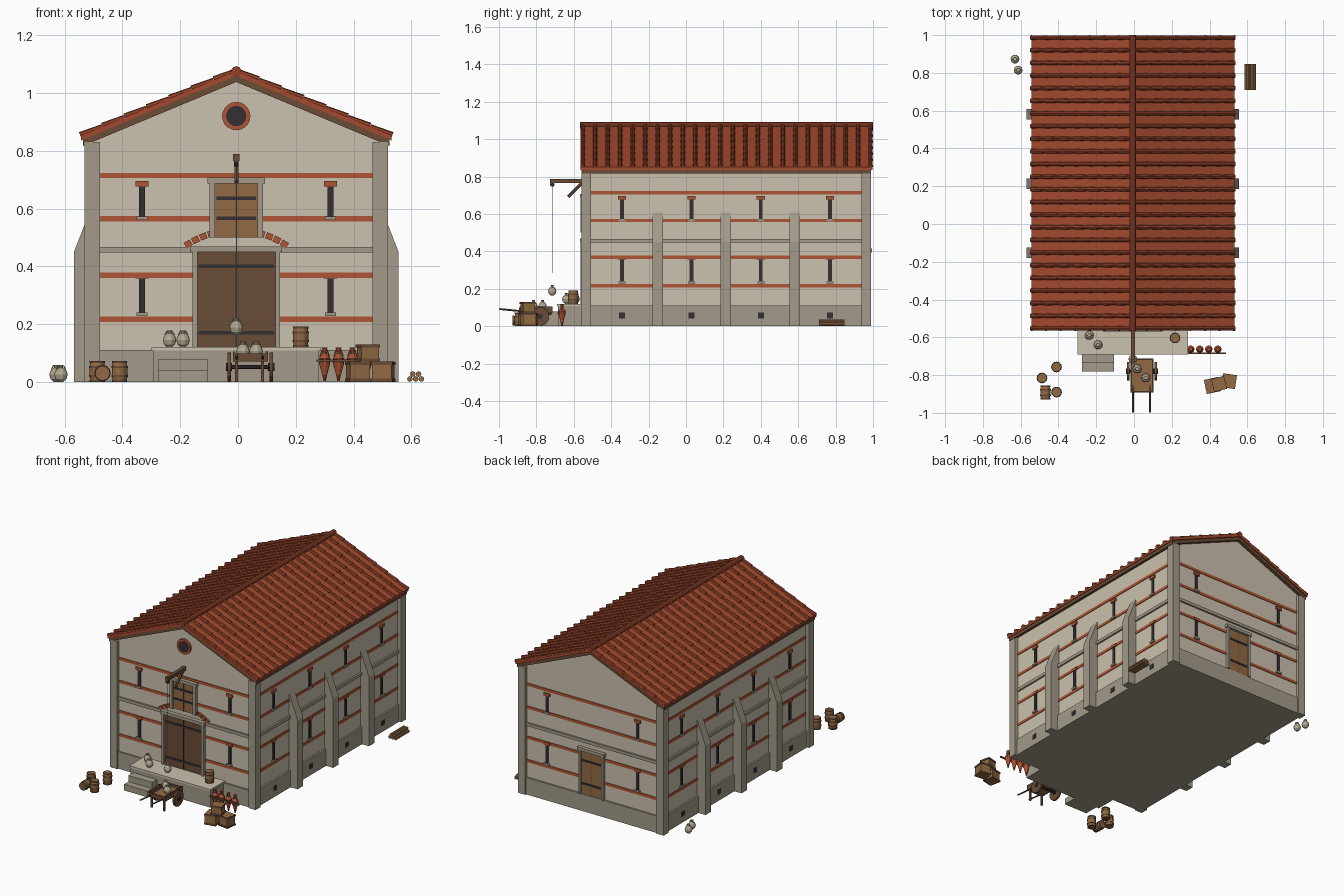
import bpy, bmesh, math
from mathutils import Vector, Matrix

if "Cube" in bpy.data.objects:
    bpy.data.objects.remove(bpy.data.objects["Cube"])

def material(name, hexcol):
    lin = [((int(hexcol[i:i+2], 16) / 255 + 0.055) / 1.055) ** 2.4 for i in (0, 2, 4)]
    m = bpy.data.materials.new(name)
    m.diffuse_color = (*lin, 1)
    m.use_nodes = True
    m.node_tree.nodes["Principled BSDF"].inputs["Base Color"].default_value = m.diffuse_color
    return m

PLASTER = material("plaster", "cbc1ad")
STONE = material("grey_stone", "a39b8a")
BRICK = material("brick_red", "b05535")
TILE = material("roof_tile", "a34a2e")
RIB = material("dark_roof_tile", "924129")
DARKWOOD = material("dark_wood", "6a4c36")
WOOD = material("light_wood", "916a43")
IRON = material("iron_black", "332e32")
CLAY = material("amphora_clay", "ae5233")
POT = material("pale_pottery", "b3ab92")
CX = -0.006                         # building centre line
HW, YF, YB = 0.50, -0.54, 0.97      # wall half width, front, back

def finish(name, bm, mat):
    bmesh.ops.recalc_face_normals(bm, faces=bm.faces)
    me = bpy.data.meshes.new(name)
    bm.to_mesh(me)
    bm.free()
    me.materials.append(mat)
    ob = bpy.data.objects.new(name, me)
    bpy.context.collection.objects.link(ob)
    return ob

def box(name, x0, x1, y0, y1, z0, z1, mat, rot=None):
    bm = bmesh.new()
    c = Vector(((x0 + x1) / 2, (y0 + y1) / 2, (z0 + z1) / 2))
    m = Matrix.Translation(c) @ (rot or Matrix()) @ Matrix.Diagonal((x1 - x0, y1 - y0, z1 - z0, 1))
    bmesh.ops.create_cube(bm, size=1, matrix=m)
    return finish(name, bm, mat)

def prism(name, pts, y0, y1, mat):
    bm = bmesh.new()
    f = bm.faces.new([bm.verts.new((x, y0, z)) for x, z in pts])
    ext = bmesh.ops.extrude_face_region(bm, geom=[f])
    bmesh.ops.translate(bm, vec=(0, y1 - y0, 0), verts=[v for v in ext["geom"] if isinstance(v, bmesh.types.BMVert)])
    return finish(name, bm, mat)

def add_rod(bm, a, b, r0, r1=None, n=8):
    a, b = Vector(a), Vector(b)
    m = Matrix.Translation((a + b) / 2) @ (b - a).to_track_quat('Z', 'Y').to_matrix().to_4x4()
    bmesh.ops.create_cone(bm, cap_ends=True, segments=n, radius1=r0, radius2=r1 or r0, depth=(b - a).length, matrix=m)

def rod(name, a, b, r, mat, n=8):
    bm = bmesh.new()
    add_rod(bm, a, b, r, n=n)
    return finish(name, bm, mat)

def lathe(name, prof, loc, mat, n=10, rot=None):
    bm = bmesh.new()
    rings = [[bm.verts.new((r * math.cos(t), r * math.sin(t), z)) for t in
              [2 * math.pi * i / n for i in range(n)]] for r, z in prof]
    for lo, hi in zip(rings, rings[1:]):
        for i in range(n):
            bm.faces.new((lo[i], lo[(i + 1) % n], hi[(i + 1) % n], hi[i]))
    bm.faces.new(rings[0])
    bm.faces.new(rings[-1])
    bm.transform(Matrix.Translation(loc) @ (rot or Matrix()))
    return finish(name, bm, mat)

def plate(name, side, u, w, z0, z1, out, mat):
    """Box standing on one wall, centred at u along it, projecting by out."""
    if side in ("front", "back"):
        y0, y1 = (YF - out, YF + 0.01) if side == "front" else (YB - 0.01, YB + out)
        return box(name, CX + u - w / 2, CX + u + w / 2, y0, y1, z0, z1, mat)
    s = 1 if side == "right" else -1
    x0, x1 = sorted((CX + s * (HW - 0.01), CX + s * (HW + out)))
    return box(name, x0, x1, u - w / 2, u + w / 2, z0, z1, mat)

# Walls, plinth, courses
def under(x): return 1.04 - 0.417 * abs(x)
prism("walls", [(CX - HW, 0.01), (CX + HW, 0.01), (CX + HW, under(HW) + .01), (CX, 1.05), (CX - HW, under(HW) + .01)], YF, YB, PLASTER)
def course(name, z0, z1, out, mat):
    box(name, CX - HW - out, CX + HW + out, YF - out, YB + out, z0, z1, mat)
course("plinth", 0, 0.11, 0.011, STONE)
course("string_course", 0.447, 0.467, 0.011, STONE)
for z in (0.208, 0.36, 0.556, 0.705):
    course("brick_band", z, z + 0.018, 0.004, BRICK)
for s in (-1, 1):
    for y0 in (-0.56, 0.937):
        x0, x1 = sorted((CX + s * 0.472, CX + s * 0.525))
        box("corner_pier", x0, x1, y0, y0 + 0.052, 0, 0.83, STONE)
    for y in (-0.152, 0.213, 0.582):
        prism("buttress", [(CX + s * x, z) for x, z in ((.48, 0), (.562, 0), (.562, .45), (.499, .61), (.48, .61))], y - .028, y + .028, STONE)

# Slit windows and vents
def slit(side, u):
    for z0, z1 in ((0.24, 0.358), (0.573, 0.677)):
        plate("slit_window", side, u, 0.02, z0, z1, 0.006, IRON)
        plate("window_lintel", side, u, 0.044, z1, z1 + 0.018, 0.009, BRICK)
        plate("window_sill", side, u, 0.038, z0 - 0.012, z0, 0.012, STONE)
for side in ("front", "back"):
    for u in (-0.326, 0.326):
        slit(side, u)
for side in ("left", "right"):
    for y in (-0.342, 0.03, 0.40, 0.77):
        slit(side, y)
        plate("vent", side, y, 0.032, 0.042, 0.072, 0.014, IRON)

# Doors with frame and iron straps
def door(side, w, z0, z1, jamb, straps, mat, out):
    plate("door", side, 0, w, z0, z1, out, mat)
    plate("door_seam", side, 0, 0.004, z0, z1, out + .001, DARKWOOD if mat == WOOD else IRON)
    for z in straps:
        plate("door_strap", side, 0, w - 0.008, z - 0.006, z + 0.006, out + 0.004, IRON)
    for s in (-1, 1):
        plate("door_jamb", side, s * (w + jamb) / 2, jamb, z0, z1, out + 0.012, STONE)
    plate("door_lintel", side, 0, w + 2 * jamb + 0.014, z1, z1 + 0.02, out + 0.016, STONE)
door("front", 0.27, 0.115, 0.449, 0.016, (0.40, 0.17), DARKWOOD, 0.012)
door("front", 0.146, 0.50, 0.687, 0.02, (0.635, 0.567), WOOD, 0.012)
door("back", 0.15, 0.11, 0.395, 0.014, (0.33, 0.18), WOOD, 0.008)
for i in range(13):                 # relieving arch over the main door
    t = math.radians(-32 + 64 * i / 12)
    x, z = CX + 0.314 * math.sin(t), 0.211 + 0.314 * math.cos(t)
    box("arch_brick", x - .012, x + .012, YF - .012, YF + .01, z - .011, z + .011, BRICK, Matrix.Rotation(t, 4, 'Y'))
rod("oculus_ring", (CX, YF + .01, .92), (CX, YF - .012, .92), .049, BRICK, 20)
rod("oculus_opening", (CX, YF + .01, .92), (CX, YF - .015, .92), .035, IRON, 20)

# Roof: board deck, pan tiles, cover tiles, ridge
def roof_layer(name, lo, hi, hw, y0, y1, mat):
    pts = [(CX + x, 1.038 - 0.417 * abs(x) + d) for d, xs in ((lo, (-hw, 0, hw)), (hi, (hw, 0, -hw))) for x in xs]
    prism(name, pts, y0, y1, mat)
roof_layer("roof_deck", 0, 0.023, 0.53, -0.56, 0.99, DARKWOOD)
roof_layer("pan_tiles", 0.022, 0.038, 0.537, -0.565, 0.998, TILE)
bm = bmesh.new()
ROWS, N = 24, 7
for r in range(ROWS):
    y = -0.553 + 1.54 * r / (ROWS - 1)
    for s in (-1, 1):
        for i in range(N):
            xa, xb = 0.54 * i / N, 0.54 * (i + 1) / N
            add_rod(bm, (CX + s * xa, y, 1.076 - .417 * xa), (CX + s * xb, y, 1.078 - .417 * xb), 0.0095, 0.0125)
finish("cover_tiles", bm, RIB)
rod("ridge_tiles", (CX, -0.567, 1.075), (CX, 1.0, 1.075), 0.018, RIB, 10)

# Loading platform and steps
box("platform", -0.295, 0.28, -0.685, -0.53, 0, 0.11, STONE)
box("platform_top", -0.30, 0.285, -0.69, -0.53, 0.108, 0.12, PLASTER)
box("upper_step", -0.275, -0.105, -0.735, -0.68, 0, 0.08, STONE)
box("lower_step", -0.275, -0.105, -0.78, -0.68, 0, 0.04, STONE)

# Hoist
box("hoist_beam", CX - .011, CX + .011, -0.727, -0.53, 0.765, 0.788, DARKWOOD)
rod("hoist_brace", (CX, -0.63, 0.692), (CX, -0.55, 0.772), 0.008, DARKWOOD, 6)
rod("hoist_pulley", (CX - .008, -.715, .758), (CX + .008, -.715, .758), .013, IRON)
rod("hoist_rope", (CX, -0.715, 0.76), (CX, -0.715, 0.285), 0.002, POT, 6)

# Pots
def pot(x, y, z):
    lathe("storage_pot", [(.008, 0), (.019, .01), (.0235, .025), (.019, .039), (.008, .048), (.007, .052), (.01, .058)], (x, y, z), POT)
    for s in (-1, 1):
        rod("pot_handle", (x + s * .009, y, z + .055), (x + s * .016, y, z + .042), .0025, POT, 5)
for p in ((CX, -.715, .163), (-.237, -.59, .12), (-.19, -.64, .12), (-.63, .873, 0), (-.613, .815, 0), (.017, -.767, .082), (.0625, -.815, .082)):
    pot(*p)

# Barrels
def barrel(x, y, z, rot=None):
    h = 0.072
    lathe("barrel", [(.023, 0), (.027, h * .3), (.027, h * .7), (.023, h)], (x, y, z), WOOD, 12, rot)
    for a in (0.0, 0.24, 0.66, 0.9):
        lathe("barrel_hoop", [(.0265 if a in (0, .9) else .0285, a * h)] + [(.0265 if a in (0, .9) else .0285, (a + .1) * h)], (x, y, z), DARKWOOD, 12, rot)
for p in ((.217, -.603, .12), (-.41, -.757, 0), (-.487, -.815, 0), (-.41, -.89, 0)):
    barrel(*p)
barrel(-0.469, -0.856, 0.03, Matrix.Rotation(math.pi / 2, 4, 'X'))

# Amphorae leaning on a rail
for i in range(4):
    x = 0.30 + 0.048 * i
    lathe("amphora", [(.004, 0), (.008, .02), (.019, .06), (.02, .078), (.008, .093), (.007, .108), (.011, .116)], (x, -.663, .003), CLAY)
    for s in (-1, 1):
        rod("amphora_handle", (x + s * .007, -.663, .112), (x + s * .016, -.663, .088), .0025, CLAY, 5)
box("amphora_rail", .27, .487, -.688, -.68, .068, .078, DARKWOOD)

# Crates
def crate(x, y, z, w, h, deg):
    rot = Matrix.Rotation(math.radians(deg), 4, 'Z')
    d = w / 2
    box("crate", x - d, x + d, y - d, y + d, z, z + h, WOOD, rot)
    for a in (0, h - .012):
        box("crate_batten", x - d - .003, x + d + .003, y - d - .003, y + d + .003, z + a + .001, z + a + .011, DARKWOOD, rot)
crate(.415, -.855, 0, .07, .07, 12)
crate(.503, -.832, 0, .068, .07, -8)
crate(.45, -.847, .07, .064, .06, 14)

# Hand cart
box("cart_bed", -.015, .10, -.89, -.715, .07, .082, WOOD)
for x in (-.018, .096):
    box("cart_side", x, x + .007, -.89, -.715, .07, .105, DARKWOOD)
for y in (-.892, -.72):
    box("cart_end", -.018, .103, y, y + .007, .07, .098, DARKWOOD)
for s in (-1, 1):
    x = 0.042 + s * 0.073
    rod("cart_wheel", (x - .006, -.78, .052), (x + .006, -.78, .052), .05, DARKWOOD, 14)
    rod("wheel_hub", (x - .011, -.78, .052), (x + .011, -.78, .052), .014, IRON, 8)
    xs = .04 + s * .045
    rod("cart_shaft", (xs, -.72, .065), (xs, -.998, .092), .005, DARKWOOD, 6)
    box("cart_leg", xs - .005, xs + .005, -.885, -.875, 0, .07, DARKWOOD)
rod("cart_axle", (-.035, -.78, .052), (.12, -.78, .052), .007, IRON, 6)

# Log pile
for x, z in ((.595, .01), (.615, .01), (.635, .01), (.605, .027), (.625, .027)):
    rod("log", (x, .71, z), (x, .847, z), .0098, WOOD, 8)
